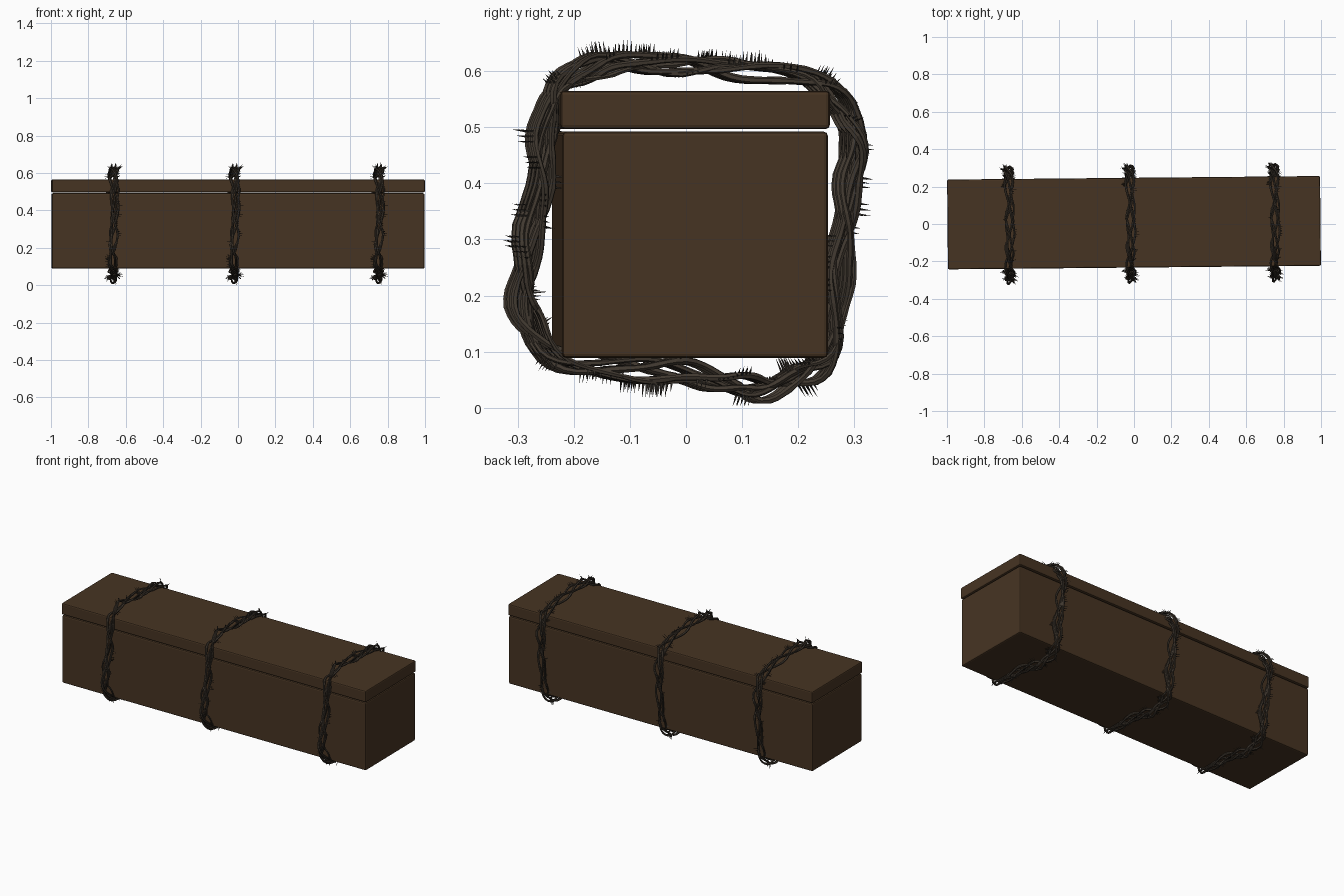
import bpy, bmesh, math, random
from mathutils import Vector

random.seed(4)
cube = bpy.data.objects.get("Cube")
if cube:
    bpy.data.objects.remove(cube, do_unlink=True)


def material(name, rgb):
    m = bpy.data.materials.new(name)
    m.use_nodes = True
    m.diffuse_color = (*rgb, 1)
    bsdf = m.node_tree.nodes["Principled BSDF"]
    bsdf.inputs["Base Color"].default_value = (*rgb, 1)
    bsdf.inputs["Roughness"].default_value = 0.8
    return m


WOOD = material("dark brown wood", (0.062, 0.034, 0.016))
VINE = material("grey brown vine", (0.052, 0.040, 0.029))
THORN = material("dark thorn", (0.030, 0.025, 0.020))

TILT = 0.0095      # slight turn of the whole chest about z
SHIFT = 0.007


def place(ob, x=0.0):
    ob.location = (x, SHIFT + TILT * x, 0)
    ob.rotation_euler.z = TILT


def slab(name, length, depth, z0, z1):
    """Rounded-edge block between two heights."""
    bm = bmesh.new()
    bmesh.ops.create_cube(bm, size=1)
    for v in bm.verts:
        v.co = (v.co.x * length, v.co.y * depth, z0 + (v.co.z + 0.5) * (z1 - z0))
    bmesh.ops.bevel(bm, geom=bm.edges[:], offset=0.007, segments=2,
                    profile=0.5, affect='EDGES')
    me = bpy.data.meshes.new(name)
    bm.to_mesh(me)
    bm.free()
    me.materials.append(WOOD)
    ob = bpy.data.objects.new(name, me)
    bpy.context.collection.objects.link(ob)
    place(ob)


# Chest body and lid
slab("chest_body", 1.990, 0.473, 0.089, 0.492)
slab("chest_lid", 1.994, 0.480, 0.497, 0.565)

# Loop centre line around the chest, as (y, z)
PATH = [(-.255, .50), (-.262, .40), (-.28, .30), (-.295, .21), (-.275, .14),
        (-.21, .085), (-.10, .072), (0, .062), (.08, .046), (.14, .034),
        (.20, .052), (.25, .10), (.265, .20), (.28, .30), (.29, .40),
        (.298, .48), (.275, .54), (.22, .587), (.10, .598), (0, .609),
        (-.10, .618), (-.17, .61), (-.235, .57)]
N = len(PATH)


def centre(t):
    """Closed smooth curve through PATH, t in 0..1."""
    f = (t % 1) * N
    i, u = int(f), f % 1
    a, b, c, d = (Vector((0, *PATH[(i + k) % N])) for k in (-1, 0, 1, 2))
    return 0.5 * (2 * b + (c - a) * u + (2 * a - 5 * b + 4 * c - d) * u * u
                  + (3 * b - a - 3 * c + d) * u ** 3)


def outward(t):
    tan = (centre(t + 0.004) - centre(t - 0.004)).normalized()
    return Vector((0, -tan.z, tan.y)) * -1


# Each strand: phase, twists round the loop, spread, thickness
STRANDS = [(0.0, 5, 0.017, 0.0062), (2.1, 5, 0.016, 0.0058),
           (4.2, 5, 0.017, 0.0062), (1.0, -4, 0.019, 0.0046),
           (3.6, 7, 0.014, 0.0050)]


def strand_point(s, t):
    phase, turns, spread, _ = s
    w = math.tau * t
    ang = phase + turns * w + 0.5 * math.sin(3 * w + phase)
    r = spread * (1 + 0.3 * math.sin(11 * w + 2 * phase))
    p = centre(t) + outward(t) * (r * math.cos(ang))
    p.x += 1.1 * r * math.sin(ang) + 0.005 * math.sin(4 * w)
    p.y -= SHIFT
    return p


def vine_curve():
    """Twisted strands running round the chest."""
    cu = bpy.data.curves.new("vine_strands", 'CURVE')
    cu.dimensions = '3D'
    cu.bevel_depth = 1.0
    cu.bevel_resolution = 1
    count = 130
    for s in STRANDS:
        sp = cu.splines.new('POLY')
        sp.points.add(count - 1)
        sp.use_cyclic_u = True
        sp.use_smooth = False
        for k, pt in enumerate(sp.points):
            pt.co = (*strand_point(s, k / count), 1)
            pt.radius = s[3] * random.uniform(0.85, 1.15)
    cu.materials.append(VINE)
    return cu


def thorn_mesh():
    """Little clusters of thin spikes growing from the strands."""
    bm = bmesh.new()
    for k in range(75):
        s = random.choice(STRANDS)
        t = (k + random.random()) / 75
        lean = random.uniform(-0.4, 0.4)
        for j in range(3):
            tj = t + j * 0.004
            base = strand_point(s, tj)
            off = base + Vector((0, SHIFT, 0)) - centre(tj)
            axis = (off.normalized() + 0.35 * outward(tj)).normalized()
            axis.x = axis.x * 0.7 + lean
            tip = base + axis.normalized() * random.uniform(0.018, 0.032)
            tip.z = max(tip.z, 0.002)
            side = axis.cross(Vector((0.3, 0.5, 0.8))).normalized()
            up = axis.cross(side).normalized()
            ring = [bm.verts.new(base + 0.003 * (math.cos(a) * side + math.sin(a) * up))
                    for a in (0, math.tau / 3, 2 * math.tau / 3)]
            top = bm.verts.new(tip)
            for i in range(3):
                bm.faces.new((ring[i], ring[(i + 1) % 3], top))
            bm.faces.new(ring[::-1])
    bmesh.ops.recalc_face_normals(bm, faces=bm.faces[:])
    me = bpy.data.meshes.new("thorns")
    bm.to_mesh(me)
    bm.free()
    me.materials.append(THORN)
    return me


# Three identical thorny bands along the chest
vines, thorns = vine_curve(), thorn_mesh()
for label, x in (("right", -0.667), ("middle", -0.02), ("left", 0.752)):
    for part, data in (("vine_band", vines), ("thorns", thorns)):
        ob = bpy.data.objects.new(f"{label}_{part}", data)
        bpy.context.collection.objects.link(ob)
        place(ob, x)
